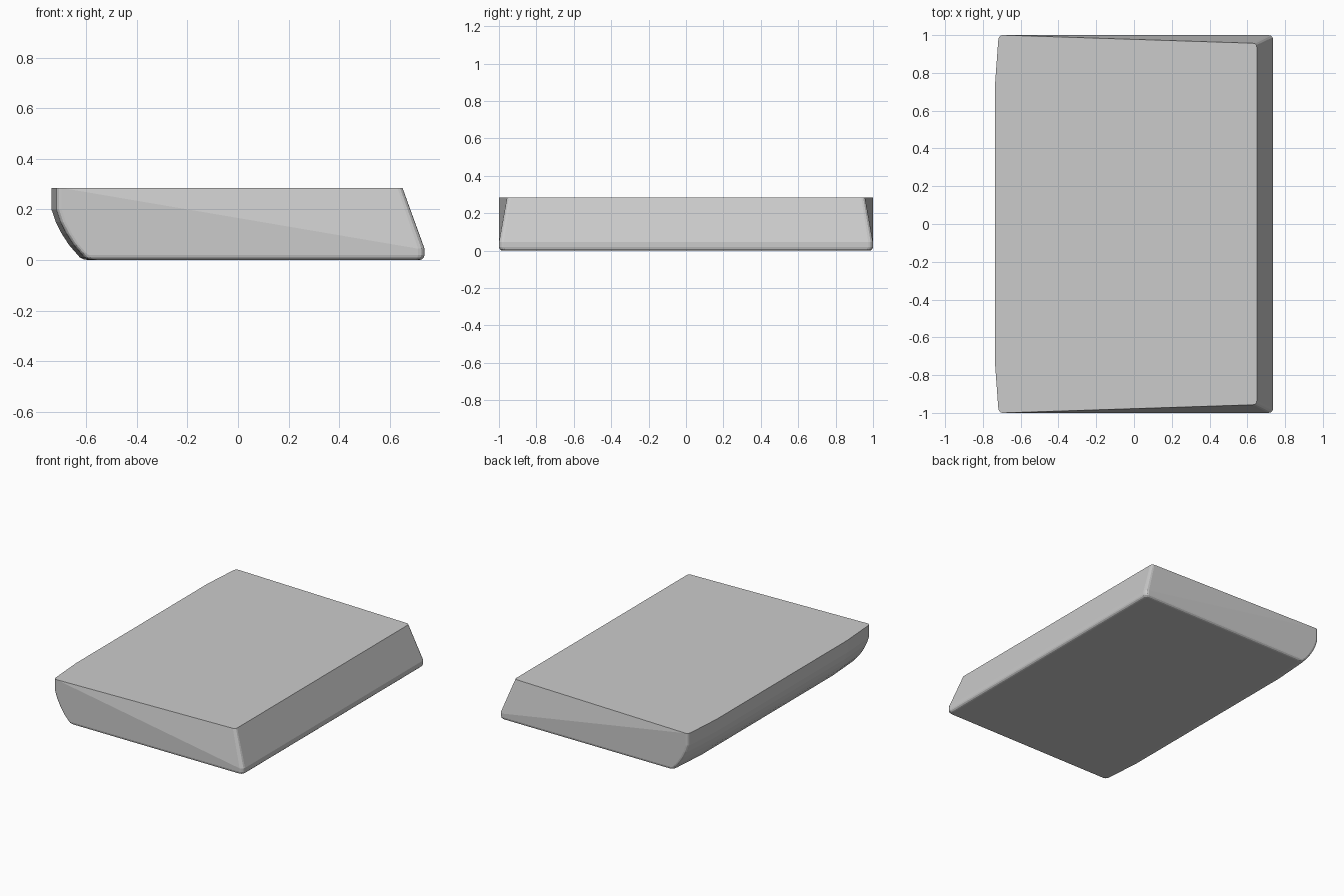
import bpy, bmesh
from math import sin, cos, pi

if "Cube" in bpy.data.objects:
    bpy.data.objects.remove(bpy.data.objects["Cube"])

bm = bmesh.new()


def rounded_corner(x, y, z, r, sx):
    """Vertical rounded corner (both y sides); x, y is the outer corner."""
    for i in range(4):
        a = i * pi / 6
        for s in (1, -1):
            bm.verts.new((x - sx * r * (1 - cos(a)), s * (y - r * (1 - sin(a))), z))


def bowed_edge(x, half, z):
    """Left edge, bowed slightly outward in plan, with rounded ends."""
    for y, dx in ((0.72, 0.0), (0.4, 0.0), (0.97, 0.018)):
        for s in (1, -1):
            bm.verts.new((x + dx, s * y * half, z))
    rounded_corner(x + 0.02, half, z, 0.02, -1)


# top face: tapers inward towards the right
bowed_edge(-0.737, 1.0, 0.285)
rounded_corner(0.65, 0.957, 0.285, 0.02, 1)

# curved left underside
for x, z in ((-0.737, 0.2), (-0.72, 0.15), (-0.697, 0.105), (-0.668, 0.06), (-0.64, 0.028)):
    bowed_edge(x, 1.0, z)

# rounded bottom rim
rounded_corner(0.737, 1.0, 0.045, 0.025, 1)
for i in range(4):
    a = i * pi / 6
    inset, z = 0.02 * (1 - cos(a)), 0.02 * (1 - sin(a))
    rounded_corner(0.737 - inset, 1.0 - inset, z, 0.025, 1)
    bowed_edge(-0.63 + 2 * inset, 1.0 - inset, z)

# wrap the outlines into one solid
res = bmesh.ops.convex_hull(bm, input=bm.verts[:])
junk = {g for g in res["geom_interior"] + res["geom_unused"]
        if isinstance(g, bmesh.types.BMVert)}
bmesh.ops.delete(bm, geom=list(junk), context='VERTS')
bmesh.ops.dissolve_limit(bm, angle_limit=0.01, verts=bm.verts[:], edges=bm.edges[:])
bmesh.ops.recalc_face_normals(bm, faces=bm.faces[:])

mesh = bpy.data.meshes.new("tapered_slab")
bm.to_mesh(mesh)
bm.free()
slab = bpy.data.objects.new("tapered_slab", mesh)
bpy.context.collection.objects.link(slab)
